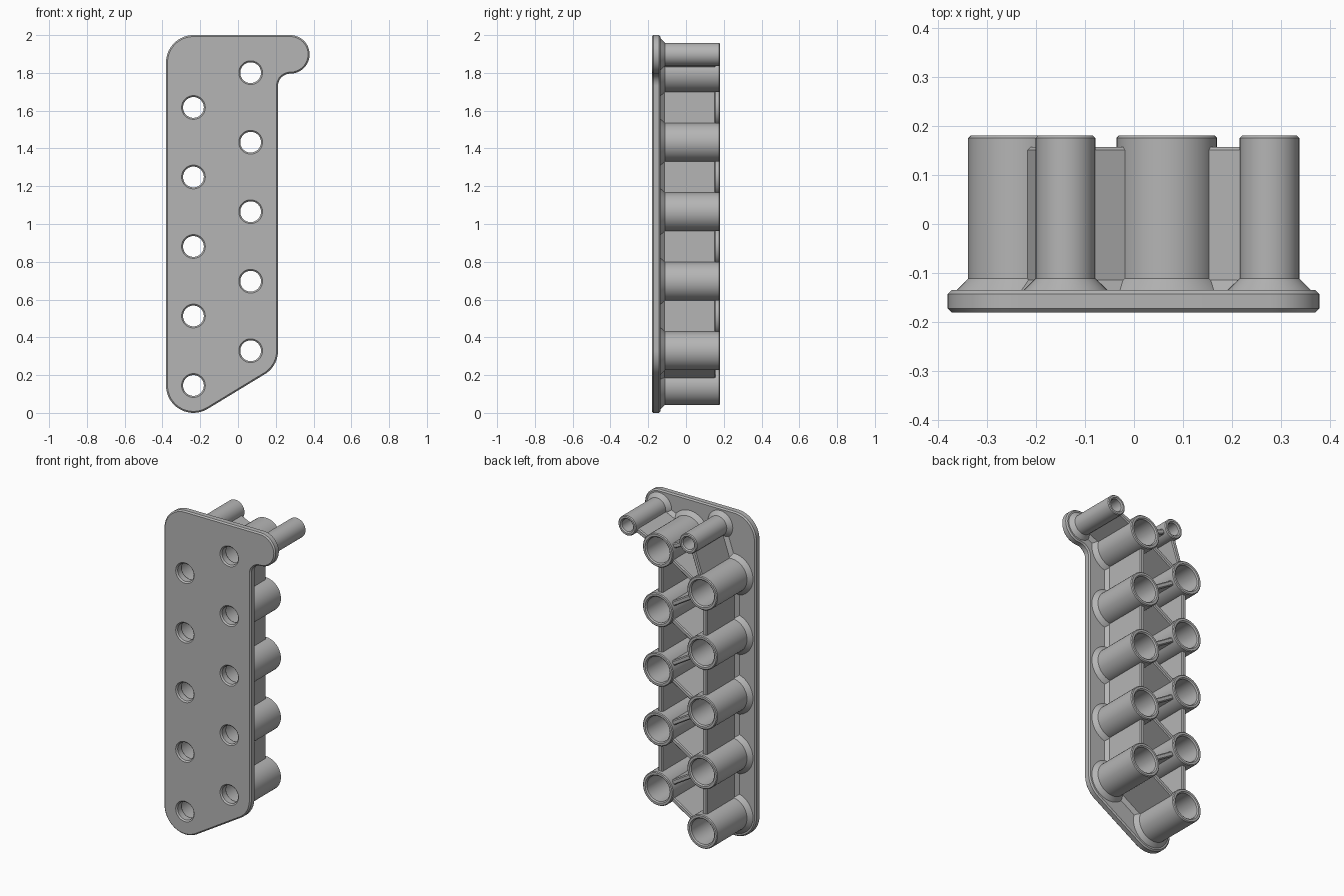
import bpy, bmesh, math
from mathutils import Vector

cube = bpy.data.objects.get("Cube")
if cube:
    bpy.data.objects.remove(cube, do_unlink=True)

grey = bpy.data.materials.new("plain grey")
grey.use_nodes = True
COLOUR = (0.46, 0.46, 0.46, 1)
grey.diffuse_color = COLOUR
grey.node_tree.nodes["Principled BSDF"].inputs["Base Color"].default_value = COLOUR

FRONT, BACK = -0.181, 0.181      # overall depth
DECK = -0.135                    # rear face of the plate
RIB_TOP = 0.157
TUBE_R, PIN_R, HOLE_R = 0.103, 0.061, 0.055
PITCH = 0.368

right_col = [(-0.236, 0.145 + PITCH * i) for i in range(5)]
left_col = [(0.067, 0.329 + PITCH * i) for i in range(5)]
pins = [(-0.14, 1.898), (0.277, 1.898)]


def finish(bm, name):
    bmesh.ops.remove_doubles(bm, verts=bm.verts, dist=1e-5)
    bmesh.ops.recalc_face_normals(bm, faces=bm.faces)
    mesh = bpy.data.meshes.new(name)
    bm.to_mesh(mesh)
    bm.free()
    mesh.materials.append(grey)
    obj = bpy.data.objects.new(name, mesh)
    bpy.context.collection.objects.link(obj)
    bpy.ops.object.select_all(action='DESELECT')
    obj.select_set(True)
    bpy.context.view_layer.objects.active = obj
    bpy.ops.object.shade_smooth_by_angle(angle=math.radians(30))
    return obj


def arc(cx, cz, r, a0, a1, steps=16):
    angles = [math.radians(a0 + (a1 - a0) * i / steps) for i in range(steps + 1)]
    return [(cx + r * math.cos(a), cz + r * math.sin(a)) for a in angles]


def outline(d):
    """Plate outline, inset by d."""
    r, slope = 0.145, 301.3
    (ax, az), (bx, bz), (px, pz) = right_col[0], left_col[0], pins[1]
    return (arc(ax, az, r - d, 180, slope) + arc(bx, bz, r - d, slope, 360)
            + arc(px, 1.731, 0.065 + d, 180, 90)
            + arc(px, pz, 0.102 - d, -90, 90, 24)
            + arc(ax, 2 - r, r - d, 90, 180))


def stack(bm, loops):
    """Join (points, y) loops with quads; return first and last rim edges."""
    rings = [[bm.verts.new((x, y, z)) for x, z in pts] for pts, y in loops]
    n = len(rings[0])
    for a, b in zip(rings, rings[1:]):
        for i in range(n):
            j = (i + 1) % n
            bm.faces.new((a[i], a[j], b[j], b[i]))
    return [[bm.edges.get((ring[i], ring[(i + 1) % n])) for i in range(n)]
            for ring in (rings[0], rings[-1])]


# Chamfered plate with a row of through holes on each side
bm = bmesh.new()
c = 0.008
levels = [(c, FRONT), (0, FRONT + c), (0, DECK - c), (c, DECK)]
rims = [stack(bm, [(outline(d), y) for d, y in levels])]
for x, z in right_col + left_col:
    rims.append(stack(bm, [(arc(x, z, HOLE_R + d, 0, 360 - 360 / 40, 39), y)
                           for d, y in levels[:3] + [(0, DECK)]]))
for side in (0, 1):
    bmesh.ops.triangle_fill(bm, edges=[e for rim in rims for e in rim[side]],
                            use_beauty=True, normal=Vector((0, 1 if side else -1, 0)))
finish(bm, "plate")


def lathe(name, centre, profile, sides=40):
    """Spin an (r, y) profile about a front-to-back axis."""
    bm = bmesh.new()
    stack(bm, [(arc(*centre, r, 0, 360 - 360 / sides, sides - 1), y) for r, y in profile])
    return finish(bm, name)


def tube(name, centre, r, bore, floor, end):
    lathe(name, centre, [(r + 0.024, DECK), (r, DECK + 0.024), (r, BACK - 0.005),
                         (r - 0.005, BACK), (bore + 0.007, BACK), (bore, BACK - 0.007),
                         (bore, floor), (end, floor)])


# Hollow tubes behind the holes, and two blind pins at the top
for label, column in (("right", right_col), ("left", left_col)):
    for i, centre in enumerate(column):
        tube(f"{label}_tube_{i + 1}", centre, TUBE_R, 0.078, DECK + 0.002, HOLE_R)
for label, centre in zip(("right", "left"), pins):
    tube(f"{label}_pin", centre, PIN_R, 0.038, DECK + 0.01, 0.001)


def rib(name, a, b, ra, rb):
    """Wall with a flared foot between two round posts."""
    a, b = Vector(a), Vector(b)
    along = (b - a).normalized()
    across = Vector((-along.y, along.x))
    a, b = a + along * (ra - 0.01), b - along * (rb - 0.01)
    w = 0.015
    half = [(w + 0.02, DECK), (w, DECK + 0.02), (w, RIB_TOP - 0.006), (w - 0.006, RIB_TOP)]
    section = half + [(-s, y) for s, y in reversed(half)]
    bm = bmesh.new()
    ends = []
    for p in (a, b):
        spots = [(p + across * s, y) for s, y in section]
        ends.append([bm.verts.new((q.x, y, q.y)) for q, y in spots])
        bm.faces.new(ends[-1])
    n = len(section)
    for i in range(n):
        j = (i + 1) % n
        bm.faces.new((ends[0][i], ends[0][j], ends[1][j], ends[1][i]))
    finish(bm, name)


# Straight ribs up each column
for label, column in (("right", right_col), ("left", left_col)):
    for i, (a, b) in enumerate(zip(column, column[1:])):
        rib(f"{label}_rib_{i + 1}", a, b, TUBE_R, TUBE_R)

# Zigzag ribs between the columns
zigzag = [p for pair in zip(right_col, left_col) for p in pair]
for i, (a, b) in enumerate(zip(zigzag, zigzag[1:])):
    rib(f"diagonal_rib_{i + 1}", a, b, TUBE_R, TUBE_R)

# Ribs from the pins to the nearest tubes
rib("right_pin_rib", pins[0], left_col[-1], PIN_R, TUBE_R)
rib("left_pin_rib", pins[1], left_col[-1], PIN_R, TUBE_R)
rib("right_pin_lower_rib", pins[0], right_col[-1], PIN_R, TUBE_R)
